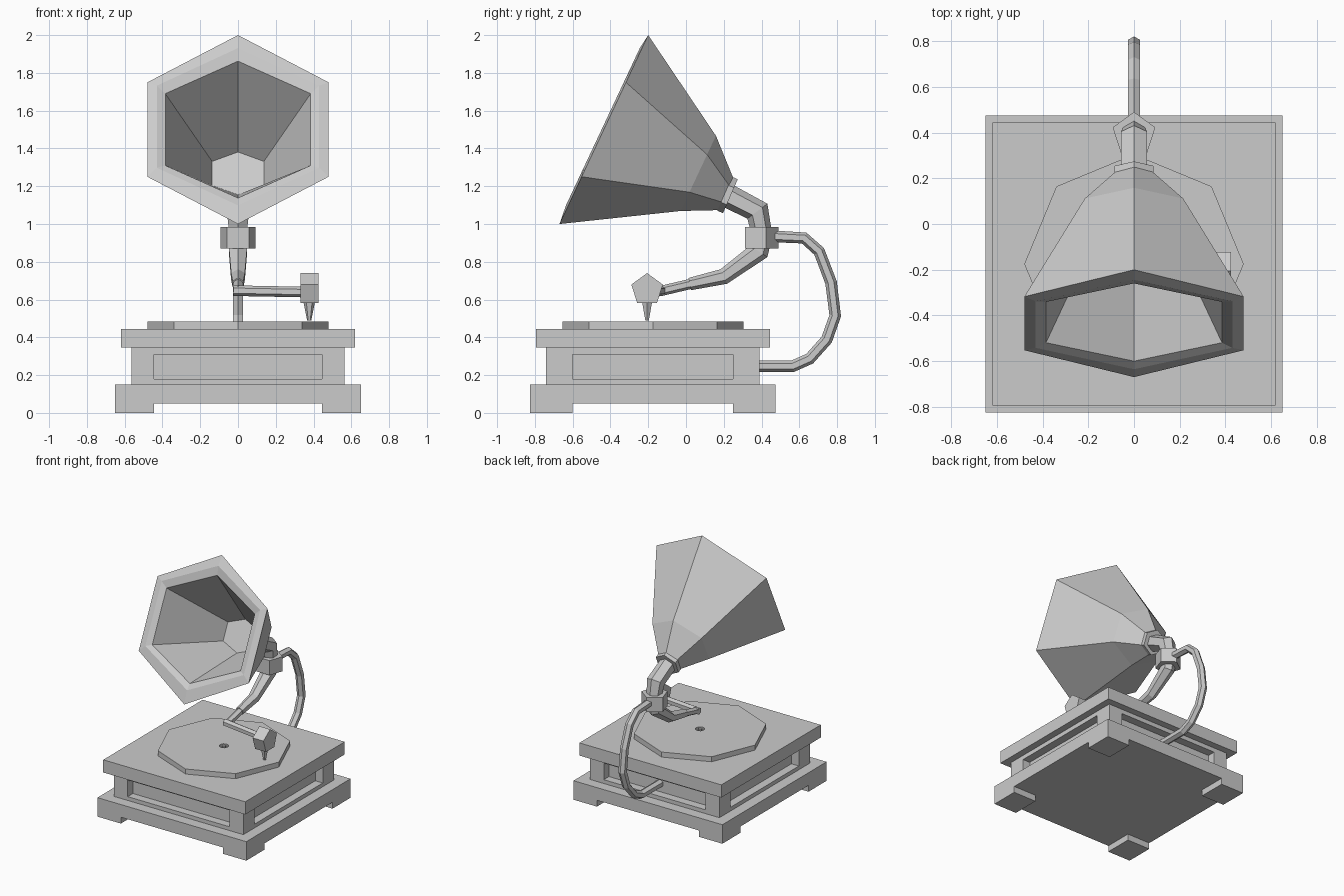
import bpy, bmesh
from math import cos, sin, pi, radians
from mathutils import Vector

if "Cube" in bpy.data.objects:
    bpy.data.objects.remove(bpy.data.objects["Cube"])

CY = -0.175  # cabinet centre in y


def loft(name, rings, closed=False):
    """Skin a list of equal-length point rings; cap the ends unless closed."""
    bm = bmesh.new()
    vs = [[bm.verts.new(p) for p in r] for r in rings]
    n = len(vs[0])
    pairs = list(zip(vs, vs[1:])) + ([(vs[-1], vs[0])] if closed else [])
    for a, b in pairs:
        for i in range(n):
            j = (i + 1) % n
            bm.faces.new((a[i], a[j], b[j], b[i]))
    if not closed:
        bm.faces.new(vs[0])
        bm.faces.new(vs[-1])
    bmesh.ops.recalc_face_normals(bm, faces=bm.faces)
    me = bpy.data.meshes.new(name)
    bm.to_mesh(me)
    bm.free()
    ob = bpy.data.objects.new(name, me)
    bpy.context.collection.objects.link(ob)
    return ob


def box(name, x0, x1, y0, y1, z0, z1):
    return loft(name, [[(x0, y0, z), (x1, y0, z), (x1, y1, z), (x0, y1, z)] for z in (z0, z1)])


def slab(name, half, z0, z1):
    return box(name, -half, half, CY - half, CY + half, z0, z1)


def polygon(x, y, z, r, n, start=90):
    return [(x + r * cos(radians(start) + 2 * pi * i / n),
             y + r * sin(radians(start) + 2 * pi * i / n), z) for i in range(n)]


def tube(name, pts, radii, side=(1, 0, 0), n=6):
    """Sweep an n-gon along a path with a radius per point."""
    pts = [Vector(p) for p in pts]
    rings = []
    for i, p in enumerate(pts):
        ends = [(pts[k + 1] - pts[k]).normalized() for k in (i - 1, i) if 0 <= k < len(pts) - 1]
        t = sum(ends, Vector()).normalized()
        u = Vector(side)
        u = (u - t * u.dot(t)).normalized()
        v = t.cross(u)
        rings.append([p + radii[i] * (u * sin(2 * pi * k / n) + v * cos(2 * pi * k / n)) for k in range(n)])
    return loft(name, rings)


# Cabinet: plinth, framed body with recessed panels, top slab
slab("plinth", 0.65, 0.05, 0.15)
slab("body_bottom_rail", 0.565, 0.15, 0.18)
slab("body_panels", 0.50, 0.18, 0.31)
slab("body_top_rail", 0.565, 0.31, 0.345)
slab("cabinet_top", 0.62, 0.345, 0.445)

# Corner feet and corner posts
for sx in (-1, 1):
    for sy in (-1, 1):
        for name, inx, iny, out, z0, z1 in (("foot", 0.445, 0.425, 0.65, 0, 0.05),
                                            ("corner_post", 0.445, 0.425, 0.565, 0.18, 0.31)):
            xs = sorted((sx * inx, sx * out))
            ys = sorted((CY + sy * iny, CY + sy * out))
            box(name, *xs, *ys, z0, z1)

# Turntable with centre hole and spindle
loft("turntable", [polygon(0, CY, z, r, 8) for r, z in
                   ((0.035, 0.445), (0.48, 0.445), (0.48, 0.485), (0.035, 0.485))], closed=True)
loft("spindle", [polygon(0, CY, z, 0.014, 6) for z in (0.445, 0.485)])


# Horn: tilted hexagonal rings from neck to mouth and back inside
def horn_ring(cy, cz, half_w, r_side, r_tip):
    layout = ((0, r_tip), (1, r_side), (1, -r_side), (0, -r_tip), (-1, -r_side), (-1, r_side))
    return [(sx * half_w, cy + 0.425 * r, cz + 0.905 * r) for sx, r in layout]


loft("horn", [horn_ring(*r) for r in (
    (0.215, 1.155, 0.075, 0.045, 0.09),
    (0.065, 1.268, 0.215, 0.11, 0.22),
    (-0.435, 1.5, 0.48, 0.276, 0.5525),
    (-0.44, 1.515, 0.43, 0.24, 0.46),
    (-0.43, 1.5, 0.385, 0.21, 0.40),
    (0.04, 1.268, 0.137, 0.07, 0.125))])
tube("horn_collar", [(0, 0.205, 1.16), (0, 0.235, 1.147)], [0.098, 0.098])

# Neck, joint block and tapering tone arm
tube("horn_neck", [(0, 0.21, 1.155), (0, 0.378, 1.068), (0, 0.397, 0.97)], [0.064, 0.066, 0.055])
loft("joint_block", [polygon(0, 0.392, z, 0.098, 5) for z in (0.87, 0.985)])
tube("tone_arm_upper", [(0, 0.395, 0.90), (0, 0.385, 0.855), (0, 0.20, 0.722), (0, 0.02, 0.682)],
     [0.052, 0.055, 0.042, 0.033])
tube("tone_arm_lower", [(0, 0.03, 0.684), (0, -0.135, 0.645)], [0.027, 0.027])
tube("tone_arm_cross", [(-0.022, -0.13, 0.647), (0.34, -0.175, 0.64)], [0.028, 0.028], side=(0, 1, 0))

# Sound head (pentagonal) and needle
loft("sound_head", [[(x, -0.206 + 0.088 * cos(radians(90 + 72 * i)), 0.652 + 0.088 * sin(radians(90 + 72 * i)))
                     for i in range(5)] for x in (0.33, 0.425)])
loft("needle", [polygon(0.377, -0.206, z, r, 6, 0) for z, r in ((0.585, 0.03), (0.49, 0.011))])

# Rear pipe from the joint down into the cabinet
back = ((0.45, 0.935), (0.625, 0.926), (0.705, 0.855), (0.768, 0.69), (0.79, 0.515),
        (0.745, 0.388), (0.655, 0.287), (0.565, 0.247), (0.32, 0.247))
tube("rear_pipe", [(0, y, z) for y, z in back], [0.031] * len(back))
